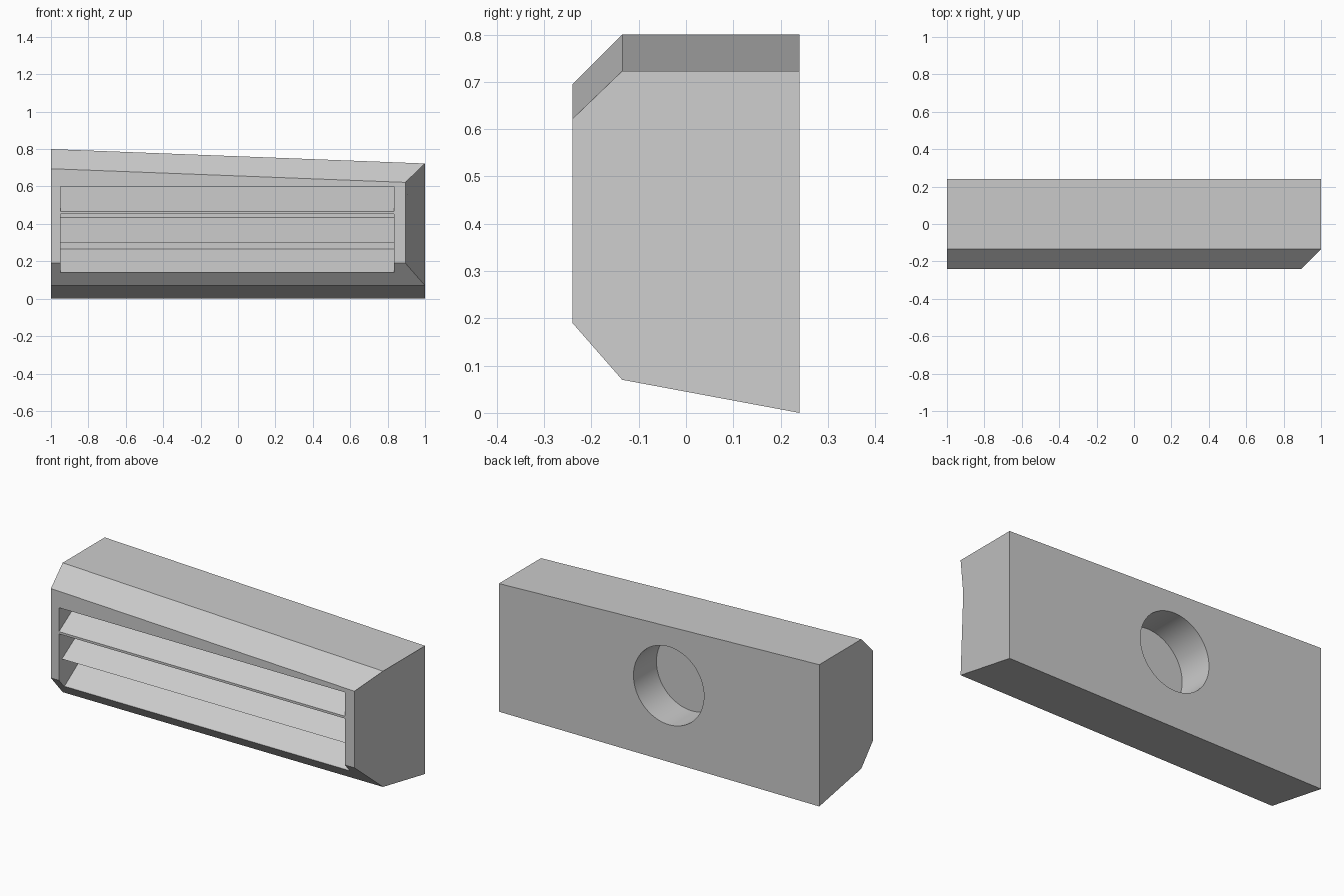
import bpy, bmesh
from mathutils import Matrix

cube = bpy.data.objects.get("Cube")
if cube:
    bpy.data.objects.remove(cube, do_unlink=True)

GREY = (0.6, 0.6, 0.6, 1.0)
grey = bpy.data.materials.new("plain_grey")
grey.use_nodes = True
grey.diffuse_color = GREY
grey.node_tree.nodes["Principled BSDF"].inputs["Base Color"].default_value = GREY


def loft(name, left, right):
    """Closed solid between two matching outlines of (x, y, z) points."""
    bm = bmesh.new()
    a = [bm.verts.new(p) for p in left]
    b = [bm.verts.new(p) for p in right]
    n = len(a)
    bm.faces.new(a)
    bm.faces.new(b[::-1])
    for i in range(n):
        j = (i + 1) % n
        bm.faces.new((a[i], b[i], b[j], a[j]))
    bmesh.ops.recalc_face_normals(bm, faces=bm.faces)
    return finish(name, bm)


def finish(name, bm):
    mesh = bpy.data.meshes.new(name)
    bm.to_mesh(mesh)
    bm.free()
    mesh.materials.append(grey)
    obj = bpy.data.objects.new(name, mesh)
    bpy.context.collection.objects.link(obj)
    return obj


def slot(name, profile):
    """Cutter running along the louvre opening."""
    ends = [[(x, y, z) for y, z in profile] for x in (-0.95, 0.835)]
    return loft(name, *ends)


# Housing: bevelled front, sloping top, one mitred front end
BACK, SHOULDER, FRONT = 0.24, -0.135, -0.24
section = [(BACK, 0), (SHOULDER, 0.07), (FRONT, 0.19),
           (FRONT, 0.695), (SHOULDER, 0.8), (BACK, 0.8)]
left_end = [(-1, y, z) for y, z in section]
right_end = []
for y, z in section:
    x = 0.895 if y == FRONT else 1
    drop = 0.0385 * (x + 1) if z > 0.5 else 0
    right_end.append((x, y, z - drop))
housing = loft("vent_housing", left_end, right_end)

# Upper louvre slot
upper = slot("upper_slot_cutter",
             [(-0.3, 0.6), (-0.026, 0.6), (FRONT, 0.465), (-0.3, 0.465)])

# Lower opening with two sloping louvres
lower = slot("lower_slot_cutter",
             [(-0.3, 0.452), (0, 0.452), (0, 0.435), (-0.213, 0.3),
              (0, 0.3), (0, 0.265), (-0.187, 0.14), (-0.3, 0.14)])

# Round socket in the back
bm = bmesh.new()
bmesh.ops.create_cone(bm, cap_ends=True, segments=64, radius1=0.22,
                      radius2=0.22, depth=0.4,
                      matrix=Matrix.Translation((-0.06, 0.235, 0.43))
                      @ Matrix.Rotation(1.570796, 4, "X"))
socket = finish("socket_cutter", bm)

for cutter in (upper, lower, socket):
    mod = housing.modifiers.new(cutter.name, "BOOLEAN")
    mod.operation = "DIFFERENCE"
    mod.solver = "EXACT"
    mod.object = cutter

# Bake the cuts, then drop the cutters
bpy.context.view_layer.update()
graph = bpy.context.evaluated_depsgraph_get()
cut_mesh = bpy.data.meshes.new_from_object(housing.evaluated_get(graph))
housing.modifiers.clear()
housing.data = cut_mesh
for cutter in (upper, lower, socket):
    bpy.data.objects.remove(cutter, do_unlink=True)

bpy.ops.object.select_all(action="DESELECT")
housing.select_set(True)
bpy.context.view_layer.objects.active = housing
bpy.ops.object.shade_smooth_by_angle(angle=0.5)
